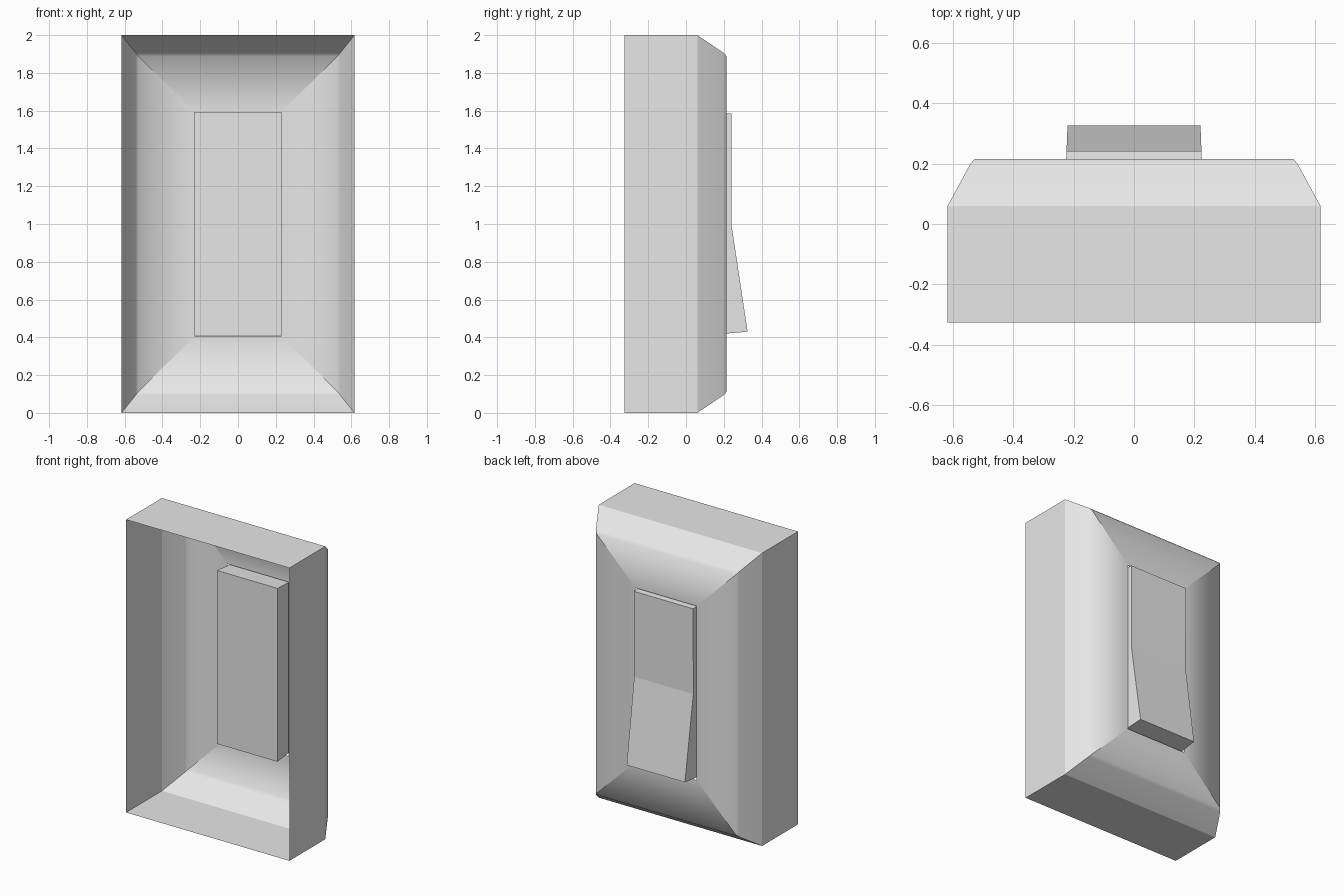
import bpy, bmesh

if "Cube" in bpy.data.objects:
    bpy.data.objects.remove(bpy.data.objects["Cube"])

mat = bpy.data.materials.new("light grey plastic")
mat.diffuse_color = (0.8, 0.8, 0.8, 1)
mat.use_nodes = True
mat.node_tree.nodes["Principled BSDF"].inputs["Base Color"].default_value = mat.diffuse_color


def ring(bm, hx, y, z0, z1):
    return [bm.verts.new(p) for p in
            ((-hx, y, z0), (hx, y, z0), (hx, y, z1), (-hx, y, z1))]


def bridge(bm, a, b):
    for i in range(4):
        j = (i + 1) % 4
        bm.faces.new((a[i], a[j], b[j], b[i]))


def finish(bm, name):
    me = bpy.data.meshes.new(name)
    bm.to_mesh(me)
    bm.free()
    me.materials.append(mat)
    ob = bpy.data.objects.new(name, me)
    bpy.context.collection.objects.link(ob)
    return ob


# Wall plate: thin open-backed shell with sloped rim and a rocker opening
bm = bmesh.new()
rings = [ring(bm, *r) for r in (
    (0.617, -0.326, 0.0, 2.0),
    (0.617, 0.06, 0.0, 2.0),
    (0.541, 0.2, 0.095, 1.905),
    (0.527, 0.215, 0.112, 1.888),
    (0.23, 0.215, 0.406, 1.594))]
for a, b in zip(rings, rings[1:]):
    bridge(bm, a, b)
# soft edge only along the front rim, all other edges crisp
soft = [set(rings[2]), set(rings[3])]
for f in bm.faces:
    f.smooth = True
for e in bm.edges:
    e.smooth = any(set(e.verts) <= s for s in soft)
finish(bm, "wall_plate")

# Rocker: tapered block whose lower half tilts outward
bm = bmesh.new()
sides = []
for s in (-1, 1):
    profile = ((0.1, 0.41), (0.326, 0.43), (0.24, 1.0), (0.242, 1.584), (0.1, 1.594))
    sides.append([bm.verts.new((s * (0.229 - 0.04 * (y - 0.1)), y, z)) for y, z in profile])
for i in range(5):
    j = (i + 1) % 5
    bm.faces.new((sides[0][i], sides[0][j], sides[1][j], sides[1][i]))
for side in sides:
    # split each side at the bend so the faces stay clean
    a, b, c, d, e = side
    bm.faces.new((a, b, c))
    bm.faces.new((a, c, e))
    bm.faces.new((c, d, e))
bmesh.ops.recalc_face_normals(bm, faces=bm.faces)
finish(bm, "rocker")
